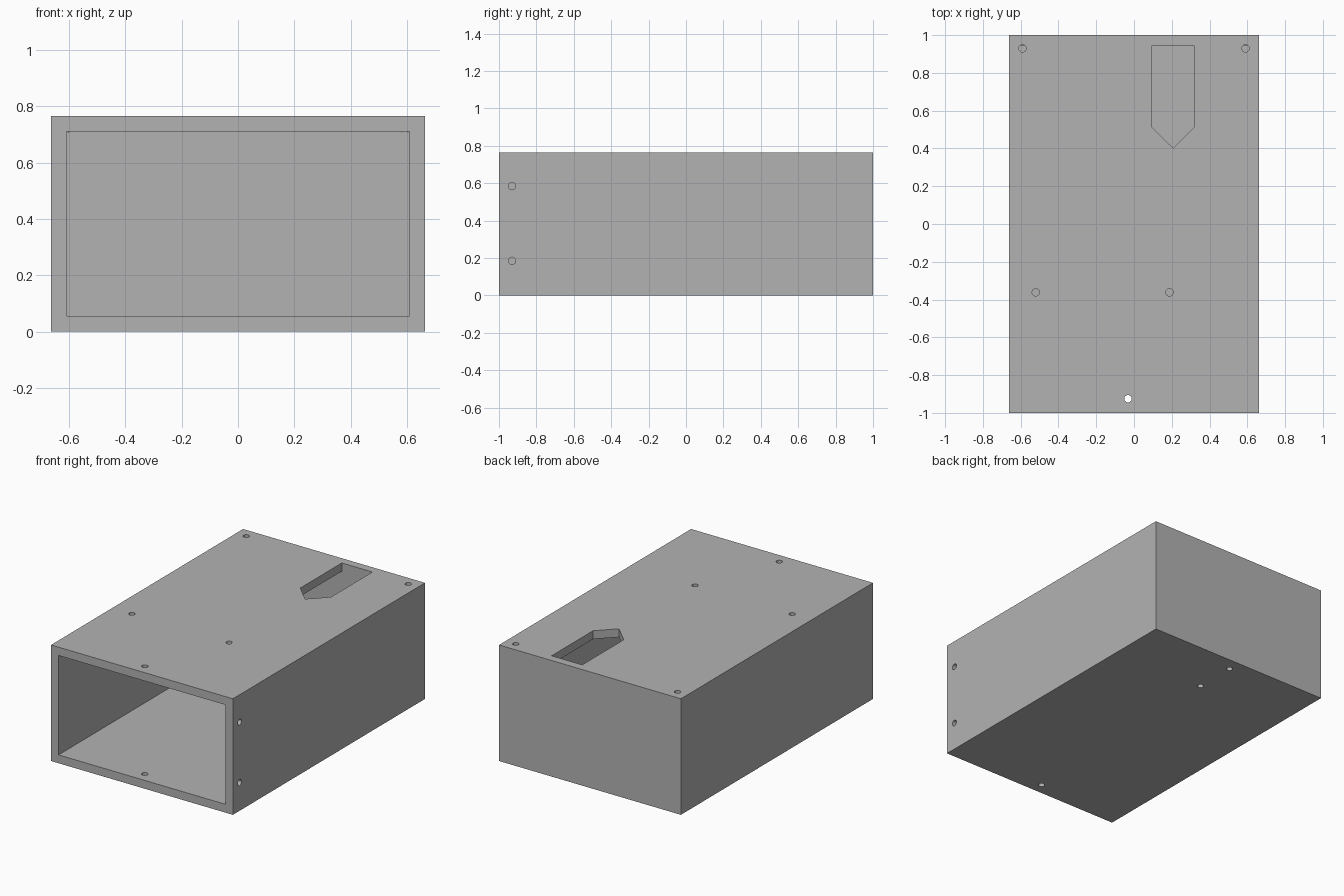
import bpy
import math
from mathutils import Vector

cube = bpy.data.objects.get("Cube")
if cube:
    bpy.data.objects.remove(cube, do_unlink=True)

HALF_W, HALF_L, HEIGHT, WALL = 0.663, 1.0, 0.765, 0.055
HOLE_R = 0.0195
CUT = WALL + 0.004          # cutters reach just past the wall

grey = bpy.data.materials.new("plain grey")
grey.use_nodes = True
colour = (0.45, 0.45, 0.45, 1)
grey.diffuse_color = colour
grey.node_tree.nodes["Principled BSDF"].inputs["Base Color"].default_value = colour


def block(name, low, high):
    low, high = Vector(low), Vector(high)
    bpy.ops.mesh.primitive_cube_add(size=1, location=(low + high) / 2)
    ob = bpy.context.object
    ob.name = name
    ob.scale = high - low
    bpy.ops.object.transform_apply(location=True, rotation=True, scale=True)
    return ob


def drill(location, sideways=False):
    bpy.ops.mesh.primitive_cylinder_add(
        vertices=32, radius=HOLE_R, depth=2 * CUT, location=location,
        rotation=(0, math.pi / 2 if sideways else 0, 0))
    return bpy.context.object


def prism(name, outline, z0, z1):
    n = len(outline)
    verts = [(x, y, z) for z in (z0, z1) for x, y in outline]
    faces = [tuple(reversed(range(n))), tuple(range(n, 2 * n))]
    faces += [(i, (i + 1) % n, n + (i + 1) % n, n + i) for i in range(n)]
    mesh = bpy.data.meshes.new(name)
    mesh.from_pydata(verts, [], faces)
    ob = bpy.data.objects.new(name, mesh)
    bpy.context.collection.objects.link(ob)
    return ob


# Closed-back box body
body = block("box_body", (-HALF_W, -HALF_L, 0), (HALF_W, HALF_L, HEIGHT))
body.data.materials.append(grey)

# Cavity open at the front
cutters = [block("cavity_cutter", (WALL - HALF_W, -HALF_L - 0.1, WALL),
                 (HALF_W - WALL, HALF_L - WALL, HEIGHT - WALL))]

# Pointed slot through the top
slot = [(0.095, 0.945), (0.095, 0.513), (0.207, 0.402), (0.318, 0.513), (0.318, 0.945)]
cutters.append(prism("slot_cutter", slot, HEIGHT - CUT, HEIGHT + 0.1))

# Screw holes: top, floor and one side wall
top_holes = [(-0.59, 0.93), (0.59, 0.93), (-0.52, -0.362), (0.188, -0.362), (-0.032, -0.925)]
floor_holes = [(-0.032, -0.925), (0, 0.636), (0, 0.914)]
cutters += [drill((x, y, HEIGHT)) for x, y in top_holes]
cutters += [drill((x, y, 0)) for x, y in floor_holes]
cutters += [drill((HALF_W, -0.93, z), True) for z in (0.185, 0.585)]

# Cut everything out, then discard the cutters
for cutter in cutters:
    cutter.hide_render = True
    mod = body.modifiers.new("cut", 'BOOLEAN')
    mod.operation = 'DIFFERENCE'
    mod.solver = 'EXACT'
    mod.object = cutter
bpy.ops.object.select_all(action='DESELECT')
body.select_set(True)
bpy.context.view_layer.objects.active = body
for mod in list(body.modifiers):
    bpy.ops.object.modifier_apply(modifier=mod.name)
for cutter in cutters:
    bpy.data.objects.remove(cutter, do_unlink=True)

bpy.ops.object.shade_smooth_by_angle(angle=math.radians(30))
